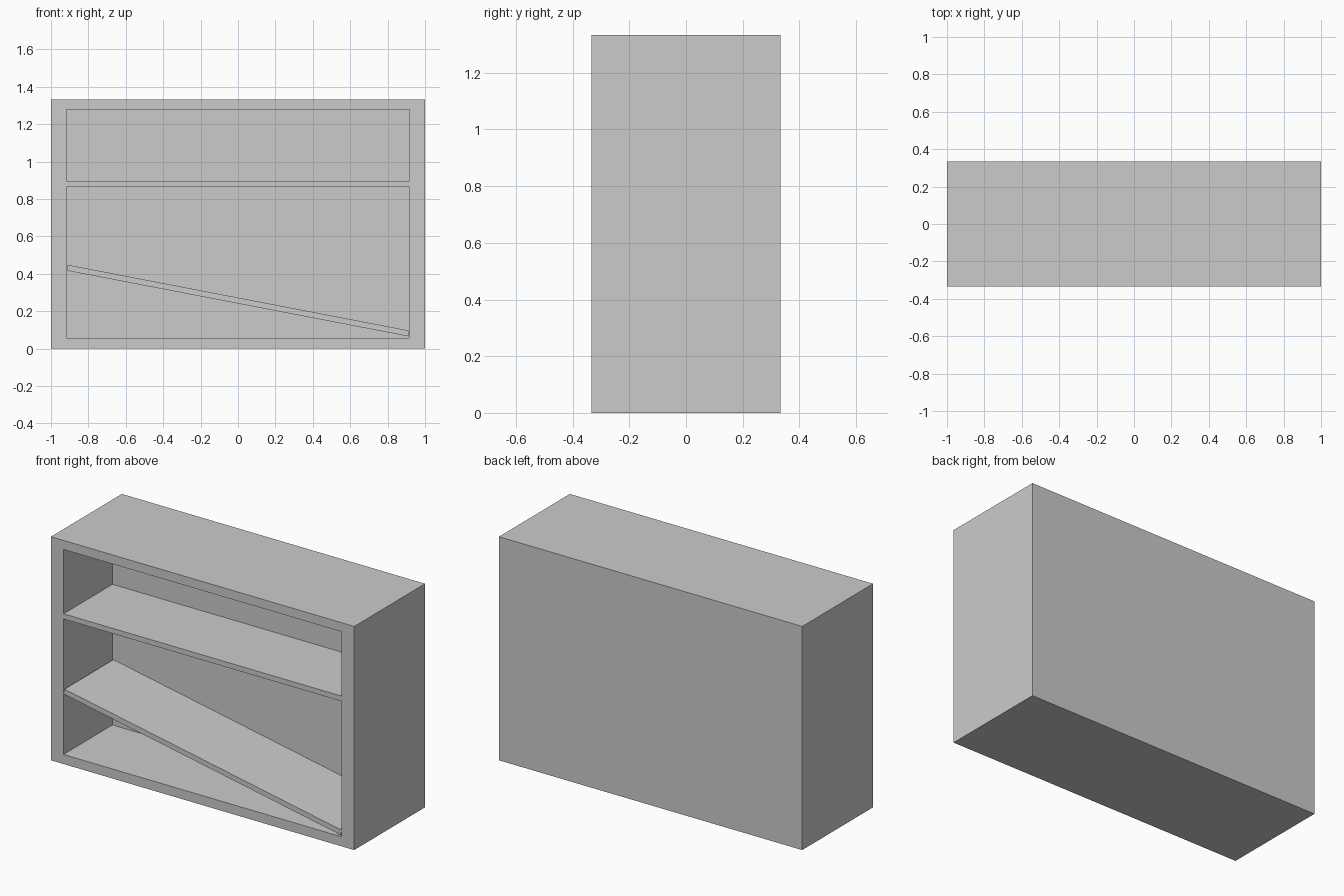
import bpy, bmesh, math
from mathutils import Matrix

if "Cube" in bpy.data.objects:
    bpy.data.objects.remove(bpy.data.objects["Cube"])

W, D, H = 2.0, 0.667, 1.333
FRONT = -D / 2
OPEN_X, OPEN_Z0, OPEN_Z1 = 0.917, 0.057, 1.279   # front opening
BACK_Y = 0.127                                   # inner back wall


def finish(bm, name):
    bmesh.ops.recalc_face_normals(bm, faces=bm.faces)
    mesh = bpy.data.meshes.new(name)
    bm.to_mesh(mesh)
    bm.free()
    obj = bpy.data.objects.new(name, mesh)
    bpy.context.collection.objects.link(obj)
    return obj


def box(size, loc):
    bm = bmesh.new()
    bmesh.ops.create_cube(bm, size=1, matrix=Matrix.Translation(loc) @ Matrix.Diagonal((*size, 1)))
    return bm


# Case: a solid box with a recess sunk into its front face
bm = box((W, D, H), (0, 0, H / 2))
bm.normal_update()
front = min(bm.faces, key=lambda f: f.calc_center_median().y)
bmesh.ops.inset_region(bm, faces=[front], thickness=0.05)
for v in front.verts:
    v.co.x = math.copysign(OPEN_X, v.co.x)
    v.co.z = OPEN_Z1 if v.co.z > H / 2 else OPEN_Z0
recess = bmesh.ops.extrude_discrete_faces(bm, faces=[front])["faces"][0]
for v in recess.verts:
    v.co.y = BACK_Y
finish(bm, "bookcase_case")


# Shelves: one level, one slipped down at its right end
def shelf(name, length, z, angle=0):
    obj = finish(box((length, BACK_Y - FRONT, 0.031), (0, 0, 0)), name)
    obj.location = (0, (FRONT + BACK_Y) / 2, z)
    obj.rotation_euler.y = math.radians(angle)


shelf("upper_shelf", 2 * OPEN_X, 0.88)
shelf("fallen_shelf", 1.861, 0.257, 10.9)
